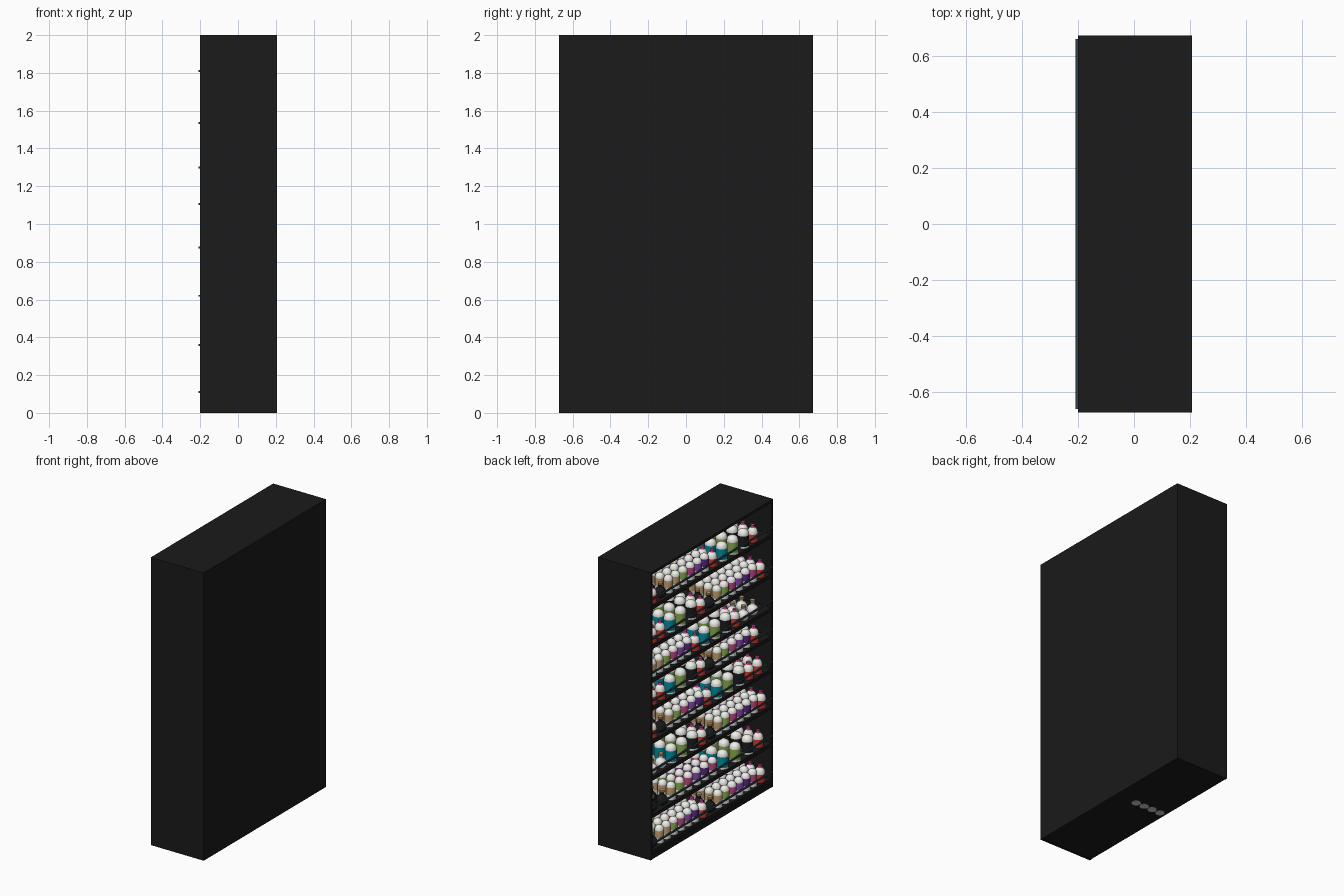
import bpy, bmesh, math

if "Cube" in bpy.data.objects:
    bpy.data.objects.remove(bpy.data.objects["Cube"])

def mat(name, c):
    m = bpy.data.materials.new(name)
    m.diffuse_color = (*c, 1)
    m.use_nodes = True
    m.node_tree.nodes["Principled BSDF"].inputs["Base Color"].default_value = m.diffuse_color
    return m

BLACK = mat("black", (0.0105, 0.0105, 0.0105))
RAIL = mat("smoked_glass", (0.03, 0.055, 0.07))
WHITE = mat("white", (0.85, 0.85, 0.82))
RED = mat("red", (0.65, 0.04, 0.025))
TEAL = mat("teal", (0.0, 0.27, 0.35))
GREEN = mat("green", (0.25, 0.4, 0.08))
PINK = mat("pink", (0.5, 0.06, 0.22))
PURPLE = mat("purple", (0.24, 0.06, 0.4))
VIOLET = mat("violet", (0.09, 0.02, 0.22))
TAN = mat("tan", (0.55, 0.35, 0.17))

def link(name, me, loc=(0, 0, 0)):
    o = bpy.data.objects.new(name, me)
    o.location = loc
    bpy.context.collection.objects.link(o)
    return o

def box(name, lo, hi, m):
    bm = bmesh.new()
    bmesh.ops.create_cube(bm, size=1)
    for v in bm.verts:
        v.co = [(a + b) / 2 + c * (b - a) for a, b, c in zip(lo, hi, v.co)]
    me = bpy.data.meshes.new(name)
    bm.to_mesh(me)
    bm.free()
    me.materials.append(m)
    return link(name, me)

def lathe(name, profile, mats, seg=16):
    """Revolve (radius, height, material of the band above) points about z."""
    bm = bmesh.new()
    rings = [[bm.verts.new((r * math.cos(2 * math.pi * i / seg),
                            r * math.sin(2 * math.pi * i / seg), z))
              for i in range(seg)] for r, z, _ in profile]
    for k in range(len(rings) - 1):
        a, b = rings[k], rings[k + 1]
        for i in range(seg):
            j = (i + 1) % seg
            f = bm.faces.new((a[i], a[j], b[j], b[i]))
            f.material_index = profile[k][2]
            f.smooth = True
    bm.faces.new(rings[0][::-1])
    bm.faces.new(rings[-1]).material_index = profile[-1][2]
    for e in bm.edges:
        e.smooth = e.calc_face_angle(0) < math.radians(40)
    me = bpy.data.meshes.new(name)
    bm.to_mesh(me)
    bm.free()
    for m in mats:
        me.materials.append(m)
    return me

# Container designs
def can(name, m, r=0.038):
    return lathe(name, [(r, 0, 1), (r, 0.012, 0), (r, 0.085, 1), (r * .95, 0.1, 1),
                        (r * .75, 0.113, 1), (r * .4, 0.121, 1), (r * .2, 0.123, 1)], [m, WHITE])

def slim(name, m, r=0.031):
    return lathe(name, [(r, 0, 1), (r, 0.035, 0), (r, 0.085, 1), (r * .9, 0.1, 1),
                        (r * .6, 0.111, 1), (r * .25, 0.116, 1)], [m, WHITE])

def jar(name, m, cap, r=0.034):
    return lathe(name, [(r, 0, 0), (r, 0.055, 1), (r * .92, 0.075, 1), (r * .6, 0.09, 1),
                        (r * .4, 0.094, 2), (r * .4, 0.112, 2)], [m, WHITE, cap])

def flask(name, m, r=0.038):
    angles = [math.radians(a) for a in (35, 60, 90, 115, 140, 158)]
    pts = [(r * math.sin(t), r * (math.cos(angles[0]) - math.cos(t)), 0) for t in angles]
    return lathe(name, pts + [(r * .36, 0.085, 1), (r * .42, 0.086, 1), (r * .42, 0.1, 1)], [m, TAN])

# letter: (name, mesh, width along shelf, pitch into shelf)
KINDS = {
    "T": ("teal_can", can("teal_can", TEAL), 0.115, 0.085),
    "G": ("green_can", can("green_can", GREEN), 0.115, 0.085),
    "K": ("black_can", can("black_can", BLACK), 0.11, 0.085),
    "g": ("green_bottle", slim("green_bottle", GREEN), 0.08, 0.065),
    "p": ("pink_bottle", slim("pink_bottle", PINK), 0.075, 0.065),
    "u": ("purple_bottle", slim("purple_bottle", PURPLE), 0.075, 0.065),
    "v": ("violet_bottle", slim("violet_bottle", VIOLET), 0.075, 0.065),
    "a": ("tan_bottle", slim("tan_bottle", TAN), 0.075, 0.065),
    "r": ("red_jar", jar("red_jar", RED, PINK), 0.09, 0.075),
    "b": ("black_flask", flask("black_flask", BLACK), 0.095, 0.085),
    "f": ("white_flask", flask("white_flask", WHITE), 0.1, 0.085),
}

# Cabinet shell, open toward -x
X0, X1, Y, T = -0.2, 0.207, 0.672, 0.018
box("back_panel", (X1 - T, -Y, 0), (X1, Y, 2), BLACK)
box("top_panel", (X0, -Y, 2 - T), (X1 - T, Y, 2), BLACK)
box("bottom_panel", (X0, -Y, 0.002), (X1 - T, Y, 0.03), BLACK)
for s, n in ((-1, "front"), (1, "rear")):
    a, b = sorted((s * Y, s * (Y - T)))
    box(n + "_side_panel", (X0, a, 0), (X1 - T, b, 2 - T), BLACK)

# Guard rail height, contents in order from +y to -y, y of last column
ROWS = [
    (0.11, "baagpuvrbagpuvpr", -0.59),
    (0.36, "bbagpuvpTGKr", -0.57),
    (0.62, "ffTGKrbagpuvpr", -0.60),
    (0.875, "rbagpuvrTGKrr", -0.56),
    (1.105, "rrTGKrbagpuvr", -0.52),
    (1.30, "aagpuvrTGKrff", -0.51),
    (1.535, "rrTGKrbagpuvpr", -0.59),
    (1.81, "rbaagpuvrTGKr", -0.51),
]
for rail_z, items, y_end in ROWS:
    z = rail_z - 0.05
    yi = Y - T
    box("shelf", (X0 + 0.002, -yi, z - 0.025), (X1 - T, yi, z), BLACK)
    box("guard_rail", (X0 - 0.008, -0.66, rail_z - 0.005), (X0 + 0.002, 0.66, rail_z + 0.005), RAIL)
    # spread the columns between the first and last positions
    w = [KINDS[c][2] for c in items]
    pos = [sum(w[:i]) + w[i] / 2 for i in range(len(w))]
    y0 = 0.60
    for c, p in zip(items, pos):
        name, me, _, pitch = KINDS[c]
        y = y0 + (y_end - y0) * (p - pos[0]) / (pos[-1] - pos[0])
        for k in range(4 if pitch < 0.08 else 3):
            link(name, me, (-0.155 + k * pitch, y, z))

# Row of bottle bases showing through the underside
disc = lathe("bottle_base", [(0.03, 0, 0), (0.03, 0.01, 0)], [mat("grey", (0.55, 0.55, 0.55))])
for k in range(4):
    link("bottle_base", disc, (-0.155 + k * 0.065, 0.07, 0))
